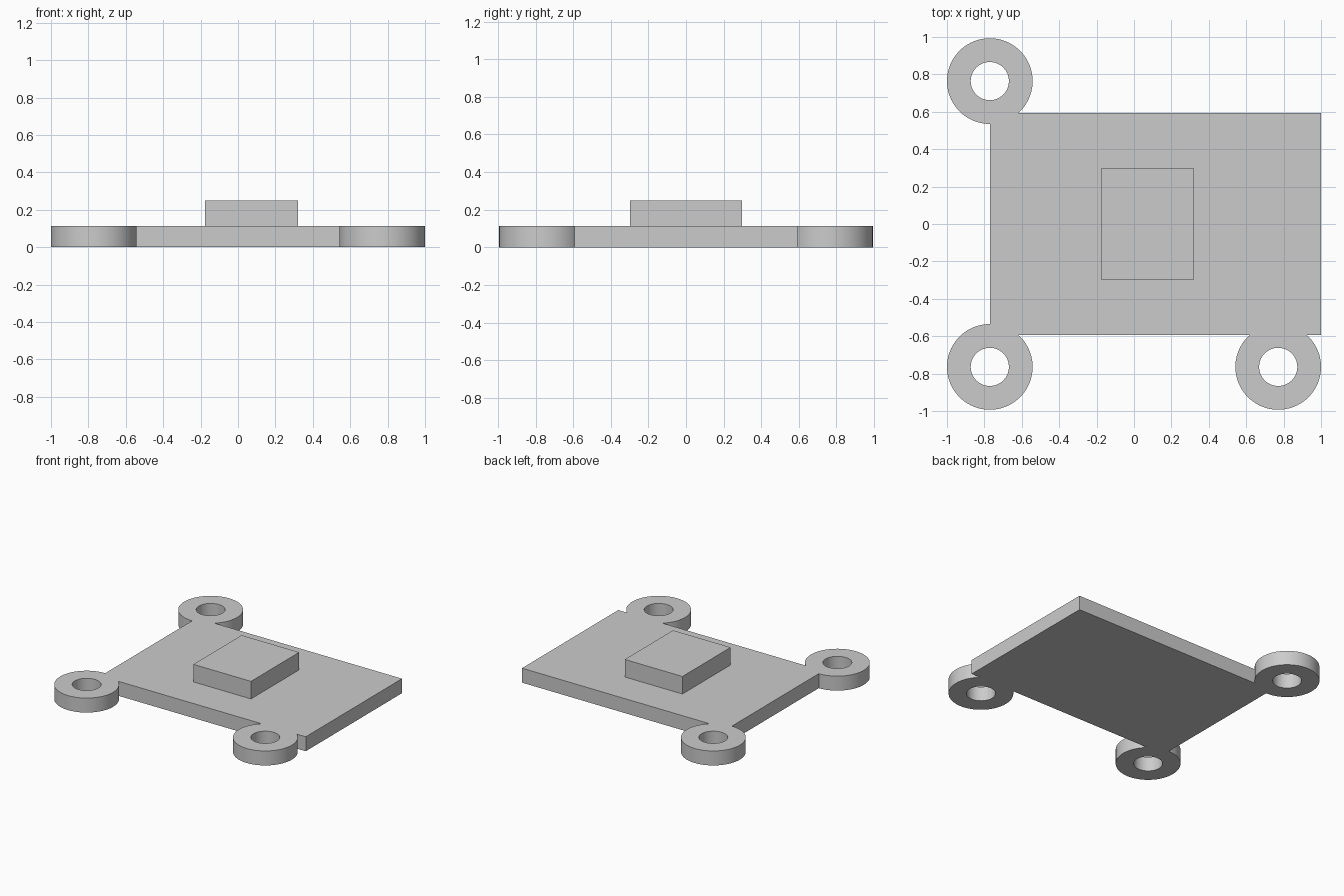
import bpy
import math

cube = bpy.data.objects.get("Cube")
if cube:
    bpy.data.objects.remove(cube, do_unlink=True)

THICK = 0.113          # plate and lug thickness
LUG_R, HOLE_R = 0.229, 0.102
LUG_X, LUG_Y = 0.771, 0.764

grey = bpy.data.materials.new("light grey")
grey.use_nodes = True
grey.diffuse_color = (0.6, 0.6, 0.6, 1)
grey.node_tree.nodes["Principled BSDF"].inputs["Base Color"].default_value = (0.6, 0.6, 0.6, 1)


def finish(name):
    obj = bpy.context.object
    obj.name = name
    obj.data.materials.append(grey)
    return obj


def box(name, low, high):
    centre = [(a + b) / 2 for a, b in zip(low, high)]
    bpy.ops.mesh.primitive_cube_add(size=1, location=centre)
    bpy.context.object.scale = [b - a for a, b in zip(low, high)]
    bpy.ops.object.transform_apply(location=False, rotation=False, scale=True)
    return finish(name)


def cylinder(name, radius, depth, x, y):
    bpy.ops.mesh.primitive_cylinder_add(vertices=96, radius=radius, depth=depth,
                                        location=(x, y, THICK / 2))
    return finish(name)


def combine(target, tool, operation):
    mod = target.modifiers.new(operation.title(), "BOOLEAN")
    mod.operation = operation
    mod.solver = "EXACT"
    mod.object = tool
    bpy.context.view_layer.objects.active = target
    bpy.ops.object.modifier_apply(modifier=mod.name)
    bpy.data.objects.remove(tool, do_unlink=True)


# Base plate, reaching the right-hand lug centres on one side only
plate = box("mounting_plate", (-LUG_X, -0.593, 0), (1, 0.593, THICK))

# Three round lugs with through holes, merged into the plate
corners = [(-LUG_X, LUG_Y), (-LUG_X, -LUG_Y), (LUG_X, -LUG_Y)]
for x, y in corners:
    combine(plate, cylinder("lug", LUG_R, THICK, x, y), "UNION")
for x, y in corners:
    combine(plate, cylinder("hole_cutter", HOLE_R, THICK * 2, x, y), "DIFFERENCE")

# Raised block on the plate
block = box("raised_block", (-0.177, -0.297, THICK / 2), (0.32, 0.297, 0.25))
combine(plate, block, "UNION")

# Smooth the round walls, keep the edges crisp
bpy.ops.object.select_all(action="DESELECT")
plate.select_set(True)
bpy.context.view_layer.objects.active = plate
bpy.ops.object.shade_smooth_by_angle(angle=math.radians(30))
